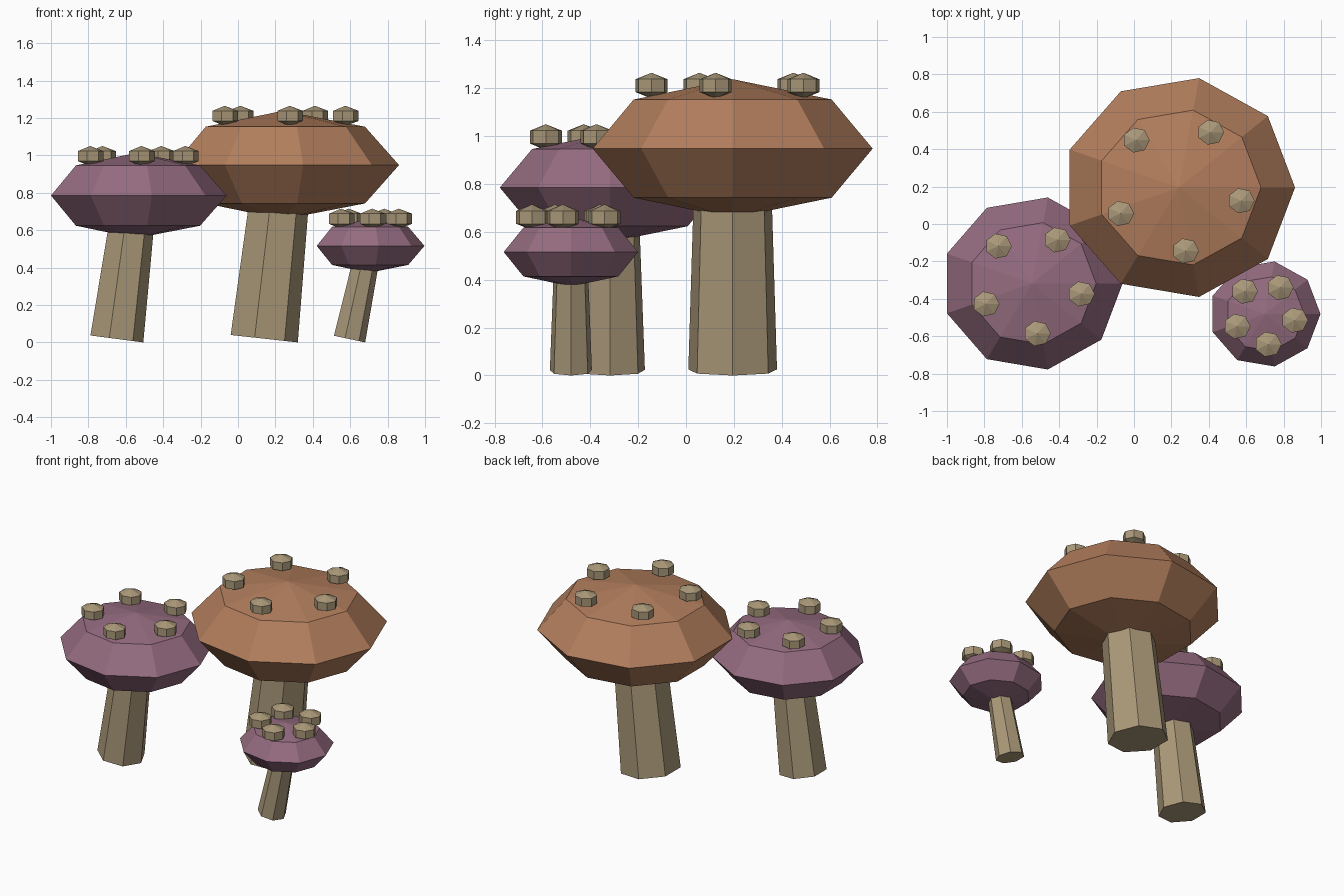
import bpy, bmesh
from math import sin, cos, pi, radians
from mathutils import Matrix

if "Cube" in bpy.data.objects:
    bpy.data.objects.remove(bpy.data.objects["Cube"])


def make_material(name, rgb):
    mat = bpy.data.materials.new(name)
    mat.use_nodes = True
    mat.diffuse_color = (*rgb, 1)
    mat.node_tree.nodes["Principled BSDF"].inputs["Base Color"].default_value = (*rgb, 1)
    return mat


brown = make_material("warm brown", (0.45, 0.21, 0.11))
purple = make_material("dusty purple", (0.30, 0.15, 0.215))
tan = make_material("tan", (0.40, 0.315, 0.19))


def lathe(name, profile, sides, mat, matrix):
    """Flat-shaded solid of revolution, first corner on +x; radius 0 gives a pole."""
    bm = bmesh.new()
    rings = []
    for r, z in profile:
        count = sides if r > 0 else 1
        rings.append([bm.verts.new((r * cos(2 * pi * i / sides), r * sin(2 * pi * i / sides), z))
                      for i in range(count)])
    for low, high in zip(rings, rings[1:]):
        for i in range(sides):
            j = (i + 1) % sides
            corners = [low[i % len(low)], low[j % len(low)], high[j % len(high)], high[i % len(high)]]
            bm.faces.new(list(dict.fromkeys(corners)))
    for ring in (rings[0], rings[-1]):
        if len(ring) > 1:
            bm.faces.new(ring)
    bmesh.ops.recalc_face_normals(bm, faces=bm.faces)
    bm.transform(matrix)
    mesh = bpy.data.meshes.new(name)
    bm.to_mesh(mesh)
    bm.free()
    mesh.materials.append(mat)
    obj = bpy.data.objects.new(name, mesh)
    bpy.context.collection.objects.link(obj)


def ball(name, center, size, sides, bands, mat):
    """Low-poly ellipsoid."""
    profile = [(sin(pi * k / bands) if 0 < k < bands else 0, -cos(pi * k / bands))
               for k in range(bands + 1)]
    lathe(name, profile, sides, mat, Matrix.Translation(center) @ Matrix.Diagonal((*size, 1)))


def mushroom(name, cap, cap_size, cap_mat, foot_x, foot_r, neck_r, length, tilt, spot_ring, spot_z):
    x, y, z = cap
    # Leaning tapered stem
    lean = Matrix.Translation((foot_x, y, foot_r * sin(tilt))) @ Matrix.Rotation(tilt, 4, "Y")
    lathe(name + "_stem", [(foot_r, 0), (neck_r, length)], 7, tan, lean)
    # Faceted cap
    ball(name + "_cap", cap, cap_size, 9, 4, cap_mat)
    # Ring of raised spots
    for k in range(5):
        a = radians(-12 + 72 * k)
        center = (x + spot_ring * cos(a), y + spot_ring * sin(a), spot_z)
        ball(f"{name}_spot_{k + 1}", center, (0.083, 0.079, 0.054), 7, 3, tan)


mushroom("large", (0.24, 0.195, 0.948), (0.621, 0.594, 0.29), brown,
         0.131, 0.19, 0.165, 0.8, 0.11, 0.341, 1.211)
mushroom("medium", (-0.545, -0.318, 0.785), (0.484, 0.467, 0.228), purple,
         -0.655, 0.15, 0.125, 0.66, 0.13, 0.269, 0.996)
mushroom("small", (0.70, -0.481, 0.516), (0.297, 0.285, 0.144), purple,
         0.592, 0.09, 0.073, 0.44, 0.21, 0.163, 0.661)
